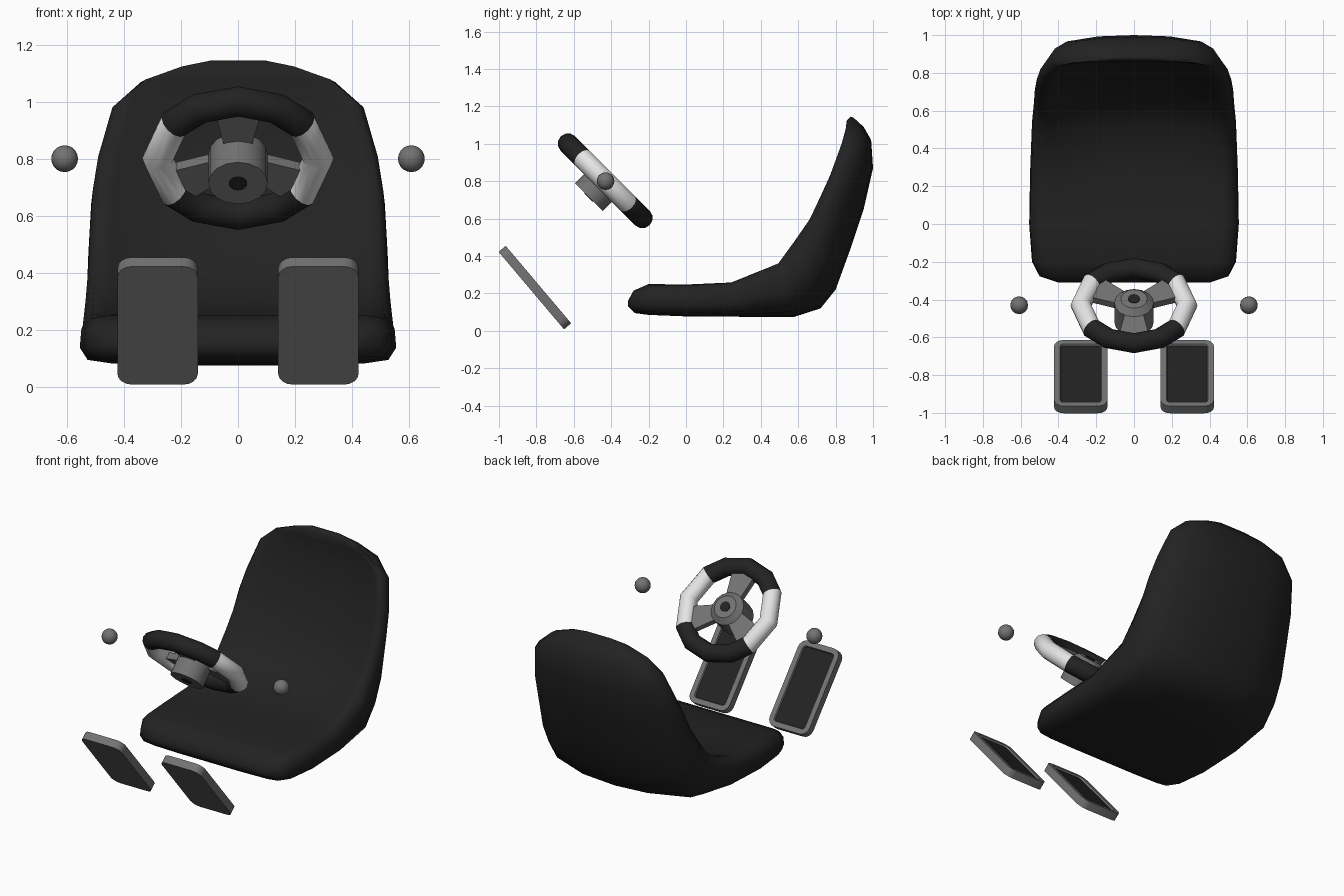
import bpy, bmesh
from math import sin, cos, pi, radians
from mathutils import Matrix, Vector

if "Cube" in bpy.data.objects:
    bpy.data.objects.remove(bpy.data.objects["Cube"])


def material(name, v):
    m = bpy.data.materials.new(name)
    m.diffuse_color = (v, v, v, 1)
    m.use_nodes = True
    m.node_tree.nodes["Principled BSDF"].inputs["Base Color"].default_value = m.diffuse_color
    return m


BLACK = material("black", 0.016)
GREY = material("mid grey", 0.17)
WHITE = material("off white", 0.78)


def finish(bm, name, mats, matrix=Matrix(), angle=40):
    bmesh.ops.recalc_face_normals(bm, faces=bm.faces)
    me = bpy.data.meshes.new(name)
    bm.to_mesh(me)
    bm.free()
    for m in mats:
        me.materials.append(m)
    ob = bpy.data.objects.new(name, me)
    ob.matrix_world = matrix
    bpy.context.collection.objects.link(ob)
    bpy.ops.object.select_all(action='DESELECT')
    ob.select_set(True)
    bpy.context.view_layer.objects.active = ob
    bpy.ops.object.shade_smooth_by_angle(angle=radians(angle))
    return ob


def skin(bm, rings, closed=False, caps=True):
    """Bridge successive rings of points; returns faces grouped by segment."""
    vs = [[bm.verts.new(p) for p in r] for r in rings]
    n, count = len(vs[0]), len(vs)
    groups = []
    for i in range(count if closed else count - 1):
        a, b = vs[i], vs[(i + 1) % count]
        groups.append([bm.faces.new((a[j], a[(j + 1) % n], b[(j + 1) % n], b[j]))
                       for j in range(n)])
    if caps and not closed:
        bm.faces.new(vs[0])
        bm.faces.new(vs[-1])
    return groups


# --- bucket seat: stations from front lip to headrest
# front-surface y,z | rear-surface y,z | half width | back wrap | dish
STATIONS = [
    (-.31, .16, -.31, .13, .40, 0, 0),
    (-.28, .215, -.275, .095, .50, 0, 0),
    (-.20, .25, -.20, .085, .54, 0, 0),
    (0, .25, 0, .077, .555, 0, .05),
    (.24, .265, .30, .075, .55, .1, .12),
    (.49, .37, .58, .075, .54, .3, .25),
    (.58, .49, .72, .12, .53, .6, .27),
    (.66, .60, .80, .22, .525, .8, .27),
    (.72, .72, .88, .44, .515, 1, .27),
    (.77, .83, .95, .65, .495, 1, .25),
    (.83, 1.0, 1.0, .87, .445, .8, .18),
    (.85, 1.08, .99, 1.02, .345, .5, .1),
    (.86, 1.125, .95, 1.09, .21, .3, 0),
    (.88, 1.145, .895, 1.14, .10, 0, 0),
]
FLAT = [(0, 0), (.45, 0), (.8, .03), (.95, .10), (1, .35), (.99, .72), (.93, .95)]
WRAP = [(0, 0), (.42, .05), (.8, .24), (.94, .50), (1, .72), (.99, .88), (.94, 1)]


def seat_ring(fy, fz, by, bz, w, k, dish):
    half = [(a[0] + (b[0] - a[0]) * k, a[1] + (b[1] - a[1]) * k)
            for a, b in zip(FLAT, WRAP)]
    half += [(.84, 1 - .3 * dish), (.62, 1 - .8 * dish), (.3, 1 - dish), (0, 1 - dish)]
    loop = half + [(-u, s) for u, s in half[-2:0:-1]]
    return [(u * w, by + (fy - by) * s, bz + (fz - bz) * s) for u, s in loop]


bm = bmesh.new()
skin(bm, [seat_ring(*s) for s in STATIONS])
finish(bm, "seat", [BLACK], angle=80)

# --- steering wheel, in its own tilted frame (local z faces the driver)
WHEEL = Matrix.Translation((0, -.432, .802)) @ Matrix.Rotation(radians(-45), 4, 'X')

# rim: twelve segments with white hand grips left and right
angles = [0, 37, 61, 90, 119, 143, 180, 217, 241, 270, 299, 323]
bm = bmesh.new()
rings = []
for a in angles:
    a = radians(a)
    rings.append([((.281 + .055 * cos(t)) * cos(a), (.281 + .055 * cos(t)) * sin(a),
                   .055 * sin(t)) for t in (2 * pi * j / 12 for j in range(12))])
for i, faces in enumerate(skin(bm, rings, closed=True)):
    for f in faces:
        f.material_index = 1 if i in (0, 5, 6, 11) else 0
finish(bm, "steering_wheel_rim", [BLACK, WHITE], WHEEL, 60)


def turned(name, profile, mat, n=16):
    bm = bmesh.new()
    skin(bm, [[(r * cos(2 * pi * j / n), r * sin(2 * pi * j / n), z) for j in range(n)]
              for r, z in profile])
    return finish(bm, name, [mat], WHEEL, 30)


# hub with chamfered front, and the dark core showing at both ends
turned("steering_hub", [(.104, -.124), (.104, .02), (.07, .05)], GREY)
turned("steering_core", [(.032, -.128), (.032, .054)], BLACK)

# three flared spokes
for i, a in enumerate((-90, 30, 150)):
    bm = bmesh.new()
    skin(bm, [[(r, -w, -.02), (r, w, -.02), (r, w, .02), (r, -w, .02)]
              for r, w in ((.06, .045), (.27, .085))])
    finish(bm, f"steering_spoke_{i + 1}", [GREY],
           WHEEL @ Matrix.Rotation(radians(a), 4, 'Z'))


# --- pedals and side knobs, one per side
def pedal(name, x):
    w, l, r, h = .141, .271, .05, .025
    outline = []
    for cx, cy, start in ((1, 1, 0), (-1, 1, 90), (-1, -1, 180), (1, -1, 270)):
        for k in range(5):
            t = radians(start + 22.5 * k)
            outline.append((cx * (w - r) + r * cos(t), cy * (l - r) + r * sin(t)))
    bm = bmesh.new()
    skin(bm, [[(px, py, z) for px, py in outline] for z in (-h, h)])
    bmesh.ops.recalc_face_normals(bm, faces=bm.faces)
    pad = max(bm.faces, key=lambda f: f.calc_center_median().z)
    # recessed dark tread
    bmesh.ops.inset_region(bm, faces=[pad], thickness=.032)
    bmesh.ops.inset_region(bm, faces=[pad], thickness=.004, depth=-.01)
    pad.material_index = 1
    finish(bm, name, [GREY, BLACK], Matrix.Translation((x, -.808, .231))
           @ Matrix.Rotation(radians(-49.8), 4, 'X'), 35)


for side, s in (("left", -1), ("right", 1)):
    pedal(f"{side}_pedal", s * .282)
    bm = bmesh.new()
    bmesh.ops.create_uvsphere(bm, u_segments=16, v_segments=10, radius=.047)
    finish(bm, f"{side}_knob", [GREY], Matrix.Translation((s * .608, -.43, .80)), 60)
